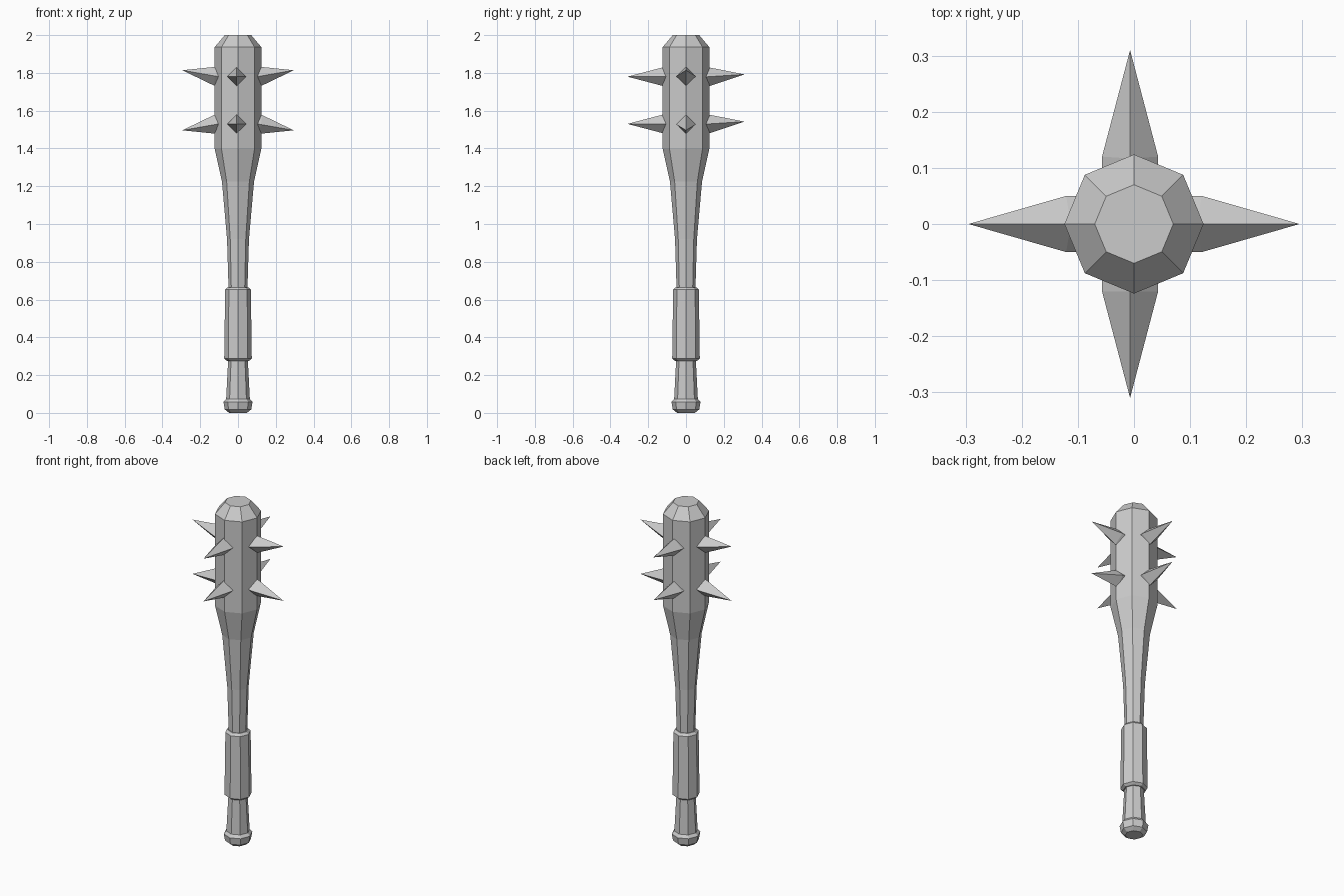
import bpy
import bmesh
from math import cos, sin, pi
from mathutils import Vector

cube = bpy.data.objects.get("Cube")
if cube:
    bpy.data.objects.remove(cube, do_unlink=True)

grey = bpy.data.materials.new("plain_grey")
grey.use_nodes = True
colour = (0.6, 0.6, 0.6, 1)
grey.diffuse_color = colour
grey.node_tree.nodes["Principled BSDF"].inputs["Base Color"].default_value = colour


def finish(name, bm):
    bmesh.ops.recalc_face_normals(bm, faces=bm.faces)
    mesh = bpy.data.meshes.new(name)
    bm.to_mesh(mesh)
    bm.free()
    mesh.materials.append(grey)
    obj = bpy.data.objects.new(name, mesh)
    bpy.context.collection.objects.link(obj)
    return obj


def bridge(bm, low, high):
    n = len(low)
    for i in range(n):
        j = (i + 1) % n
        bm.faces.new((low[i], low[j], high[j], high[i]))


def turned(name, profile, sides=8):
    """Closed flat-sided solid from (radius, height) pairs."""
    bm = bmesh.new()
    rings = [[bm.verts.new((r * cos(2 * pi * i / sides), r * sin(2 * pi * i / sides), z))
              for i in range(sides)] for r, z in profile]
    for low, high in zip(rings, rings[1:]):
        bridge(bm, low, high)
    bm.faces.new(rings[0])
    bm.faces.new(rings[-1])
    return finish(name, bm)


def spike(name, base, tip, half=0.05, root=0.05):
    """Four-sided point on a short diamond stem sunk into the club."""
    base, tip = Vector(base), Vector(tip)
    axis = (tip - base).normalized()
    side = axis.cross(Vector((0, 0, 1))).normalized()
    up = side.cross(axis)
    corners = [side * half, up * half, -side * half, -up * half]
    bm = bmesh.new()
    inner = [bm.verts.new(base - axis * root + c) for c in corners]
    outer = [bm.verts.new(base + c) for c in corners]
    point = bm.verts.new(tip)
    bm.faces.new(inner)
    bridge(bm, inner, outer)
    for i in range(4):
        bm.faces.new((outer[i], outer[(i + 1) % 4], point))
    return finish(name, bm)


# Club shaft, from the handle up to the bevelled head
turned("club_body", [(0.063, 0.07), (0.052, 0.28), (0.05, 0.66), (0.058, 0.92),
                     (0.085, 1.225), (0.124, 1.4), (0.124, 1.936), (0.07, 2.0)])

# Wrapped grip and end knob
turned("grip_sleeve", [(0.058, 0.275), (0.073, 0.287), (0.068, 0.652), (0.055, 0.665)])
turned("end_knob", [(0.047, 0), (0.07, 0.018), (0.077, 0.058), (0.062, 0.075)])

# Two rows of four spikes; the side ones splay up and down
for row, z, splay in (("upper", 1.78, 0.034), ("lower", 1.53, -0.034)):
    for side, sign in (("left", 1), ("right", -1)):
        spike(f"{row}_{side}_spike", (sign * 0.121, 0, z + splay * 0.1),
              (sign * 0.295, 0, z + splay))
    spike(f"{row}_front_spike", (-0.007, -0.12, z), (-0.007, -0.31, z))
    spike(f"{row}_back_spike", (-0.007, 0.12, z), (-0.007, 0.31, z + 0.012))
